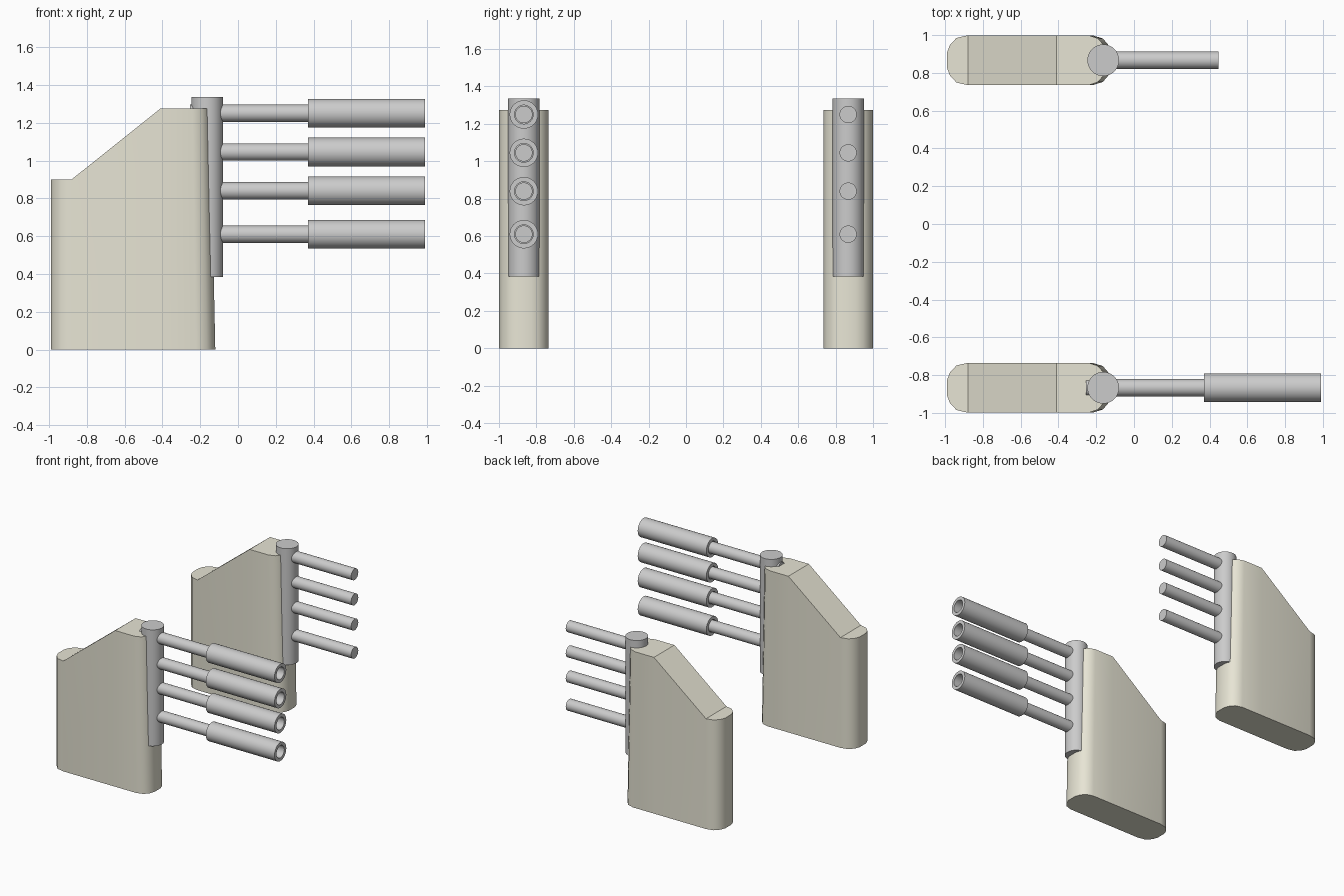
import bpy, bmesh, math
from mathutils import Matrix

if "Cube" in bpy.data.objects:
    bpy.data.objects.remove(bpy.data.objects["Cube"])

YC = 0.867          # distance of each unit from the centre line
POST_X = -0.163

stone = bpy.data.materials.new("stone")
stone.diffuse_color = (0.8, 0.78, 0.66, 1)
stone.use_nodes = True
stone.node_tree.nodes["Principled BSDF"].inputs["Base Color"].default_value = stone.diffuse_color


def finish(name, bm, mat=None, angle=30):
    bmesh.ops.recalc_face_normals(bm, faces=bm.faces)
    me = bpy.data.meshes.new(name)
    bm.to_mesh(me)
    bm.free()
    ob = bpy.data.objects.new(name, me)
    bpy.context.collection.objects.link(ob)
    if mat:
        me.materials.append(mat)
    bpy.ops.object.select_all(action='DESELECT')
    ob.select_set(True)
    bpy.context.view_layer.objects.active = ob
    bpy.ops.object.shade_smooth_by_angle(angle=math.radians(angle))
    return ob


def slab(name, y):
    # stations along x: bottom x, top x, half width, top height
    stations = [(-0.99, -0.99, 0.04, 0.9), (-0.975, -0.975, 0.08, 0.9),
                (-0.94, -0.94, 0.118, 0.9), (-0.88, -0.88, 0.132, 0.9),
                (-0.41, -0.41, 0.132, 1.275), (-0.22, -0.24, 0.132, 1.275),
                (-0.165, -0.19, 0.115, 1.275), (-0.135, -0.16, 0.08, 1.275),
                (-0.12, -0.147, 0.04, 1.275)]
    bm = bmesh.new()
    rows = [[bm.verts.new(p) for p in ((xb, y - w, 0), (xt, y - w, z),
                                       (xt, y + w, z), (xb, y + w, 0))]
            for xb, xt, w, z in stations]
    for a, b in zip(rows, rows[1:]):
        for i in range(4):
            j = (i + 1) % 4
            bm.faces.new((a[i], a[j], b[j], b[i]))
    bm.faces.new(rows[0])
    bm.faces.new(rows[-1])
    # merge the coplanar strips
    bmesh.ops.dissolve_limit(bm, angle_limit=math.radians(0.5),
                             verts=bm.verts, edges=bm.edges)
    return finish(name, bm, stone, 35)


def post(name, y):
    bm = bmesh.new()
    bmesh.ops.create_cone(bm, cap_ends=True, segments=48, radius1=0.084, radius2=0.084,
                          depth=0.95, matrix=Matrix.Translation((POST_X, y, 0.86)))
    return finish(name, bm)


def lathe_x(name, profile, y, z, closed):
    # spin an (x, radius) profile around a horizontal axis
    bm = bmesh.new()
    n = 32
    rings = [[bm.verts.new((x, y + r * math.cos(2 * math.pi * k / n),
                            z + r * math.sin(2 * math.pi * k / n))) for k in range(n)]
             for x, r in profile]
    pairs = list(zip(rings, rings[1:] + rings[:1]))
    for a, b in pairs if closed else pairs[:-1]:
        for k in range(n):
            bm.faces.new((a[k], a[(k + 1) % n], b[(k + 1) % n], b[k]))
    if not closed:
        bm.faces.new(rings[0])
        bm.faces.new(rings[-1])
    return finish(name, bm)


for side, y in (("front", -YC), ("back", YC)):
    slab(side + "_slab", y)
    post(side + "_post", y)
    for i, z in enumerate((1.25, 1.045, 0.84, 0.61)):
        start = -0.255 if side == "front" else -0.235
        lathe_x(f"{side}_rod_{i + 1}", [(start, 0.046), (0.447, 0.046)], y, z, False)
        # open tubes slide over the front rods only
        if side == "front":
            lathe_x(f"sleeve_{i + 1}", [(0.37, 0.076), (0.99, 0.076),
                                        (0.99, 0.05), (0.37, 0.05)], y, z, True)
